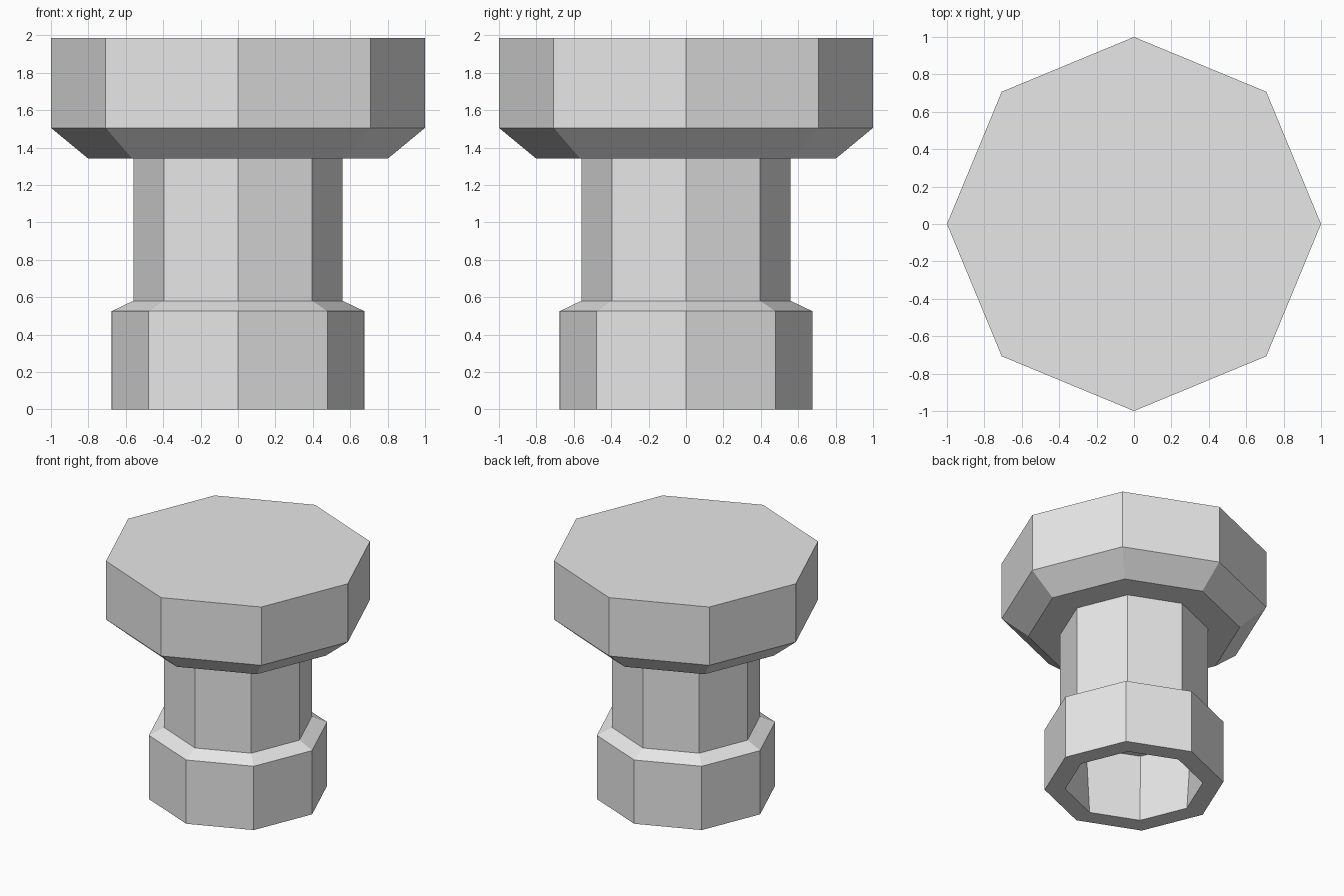
import bpy
import bmesh
from math import cos, sin, pi

SIDES = 8

default_cube = bpy.data.objects.get("Cube")
if default_cube:
    bpy.data.objects.remove(default_cube, do_unlink=True)

# Single plain grey
grey = bpy.data.materials.new("light_grey")
grey.use_nodes = True
grey.diffuse_color = (0.8, 0.8, 0.8, 1)
grey.node_tree.nodes["Principled BSDF"].inputs["Base Color"].default_value = grey.diffuse_color


def lathe(name, profile, cap_start=False, cap_end=False):
    """Turn (radius, height) points, ordered bottom to top on the outside."""
    bm = bmesh.new()
    rings = [[bm.verts.new((r * cos(2 * pi * i / SIDES), r * sin(2 * pi * i / SIDES), z))
              for i in range(SIDES)] for r, z in profile]
    for low, high in zip(rings, rings[1:]):
        for i in range(SIDES):
            j = (i + 1) % SIDES
            bm.faces.new((low[i], low[j], high[j], high[i]))
    if cap_start:
        bm.faces.new(rings[0][::-1])
    if cap_end:
        bm.faces.new(rings[-1])
    mesh = bpy.data.meshes.new(name)
    bm.to_mesh(mesh)
    bm.free()
    mesh.materials.append(grey)
    obj = bpy.data.objects.new(name, mesh)
    bpy.context.scene.collection.objects.link(obj)
    return obj


shaft_r, shaft_low, shaft_high = 0.56, 0.58, 1.34

# Hollow foot: recess ceiling, recess wall, rim, outer wall, sloped shoulder
lathe("foot_collar", [(shaft_r, shaft_low), (0.52, 0), (0.675, 0),
                      (0.675, 0.525), (shaft_r, shaft_low)], cap_start=True)

# Plain neck
lathe("shaft", [(shaft_r, shaft_low), (shaft_r, shaft_high)])

# Wide head with a bevelled underside and flat top
lathe("head", [(shaft_r, shaft_high), (0.8, shaft_high), (1, 1.505), (1, 1.985)],
      cap_end=True)
